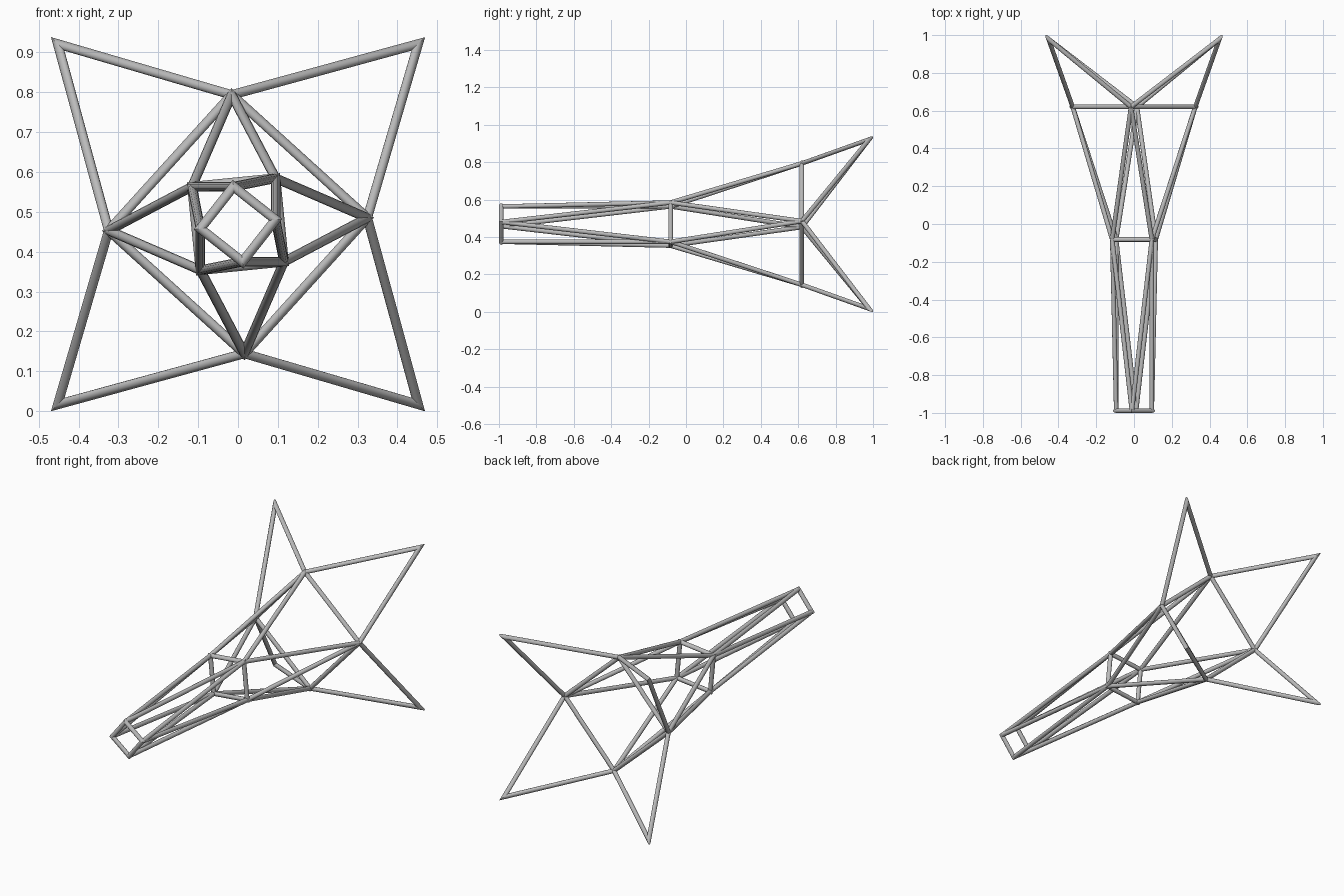
import bpy, bmesh
from math import sin, cos, radians, pi
from mathutils import Vector

if "Cube" in bpy.data.objects:
    bpy.data.objects.remove(bpy.data.objects["Cube"], do_unlink=True)

RADIUS = 0.012    # tube radius
SIDES = 12
MID_Z = 0.469     # height of the long axis

grey = bpy.data.materials.new("metal_grey")
grey.use_nodes = True
colour = (0.5, 0.5, 0.5, 1)
grey.diffuse_color = colour
grey.node_tree.nodes["Principled BSDF"].inputs["Base Color"].default_value = colour


def nodes(radius, angle, y):
    """Four joints spaced around the long axis."""
    spots = [radians(angle + 90 * i) for i in range(4)]
    return [Vector((radius * cos(a), y, MID_Z + radius * sin(a))) for a in spots]


def sweep(bm, path, ref, closed=False):
    """Tube along a flat path with mitred corners; ref is the path's normal."""
    count = len(path)
    rings = []
    for i, p in enumerate(path):
        d_in = (p - path[i - 1]).normalized()
        d_out = (path[(i + 1) % count] - p).normalized()
        if not closed and i == 0:
            d_in = d_out
        if not closed and i == count - 1:
            d_out = d_in
        plane = (d_in + d_out).normalized()
        side = ref.cross(d_out).normalized()
        up = d_out.cross(side)
        ring = []
        for k in range(SIDES):
            a = 2 * pi * k / SIDES
            o = RADIUS * (cos(a) * side + sin(a) * up)
            slide = -o.dot(plane) / d_out.dot(plane)
            ring.append(bm.verts.new(p + o + d_out * slide))
        rings.append(ring)
    for i in range(count if closed else count - 1):
        a, b = rings[i], rings[(i + 1) % count]
        for k in range(SIDES):
            n = (k + 1) % SIDES
            bm.faces.new((a[k], a[n], b[n], b[k]))
    if not closed:
        bm.faces.new(rings[0])
        bm.faces.new(rings[-1])


def make(name, paths, closed=False):
    bm = bmesh.new()
    for path, ref in paths:
        sweep(bm, path, ref, closed)
    bmesh.ops.recalc_face_normals(bm, faces=bm.faces)
    # Round tubes, sharp mitres and ends
    for face in bm.faces:
        face.smooth = True
    for edge in bm.edges:
        edge.smooth = edge.calc_face_angle(0) < radians(40) and edge.calc_length() > 0.1
    mesh = bpy.data.meshes.new(name)
    bm.to_mesh(mesh)
    bm.free()
    mesh.materials.append(grey)
    obj = bpy.data.objects.new(name, mesh)
    bpy.context.collection.objects.link(obj)


# Joints of the twisting frame, front to back
front = nodes(0.095, 6.8, -0.988)
middle = nodes(0.149, 50.7, -0.082)
rear = nodes(0.325, 2.8, 0.62)
tips = nodes(0.64, 45, 0.979)
axis = Vector((0, 1, 0))

# Square rings
make("front_ring", [(front, axis)], True)
make("middle_ring", [(middle, axis)], True)
make("rear_ring", [(rear, axis)], True)

# Zigzag struts between neighbouring rings
make("front_struts", [([front[(i + s) % 4], middle[i]], axis)
                      for i in range(4) for s in (0, 1)])
make("rear_struts", [([middle[i], rear[(i + s) % 4]], axis)
                     for i in range(4) for s in (0, 1)])

# Four pointed fins, each a mitred V
fins = []
for i in range(4):
    a, t, b = rear[i], tips[i], rear[(i + 1) % 4]
    fins.append(([a, t, b], (t - a).cross(b - t).normalized()))
make("tail_fins", fins)
